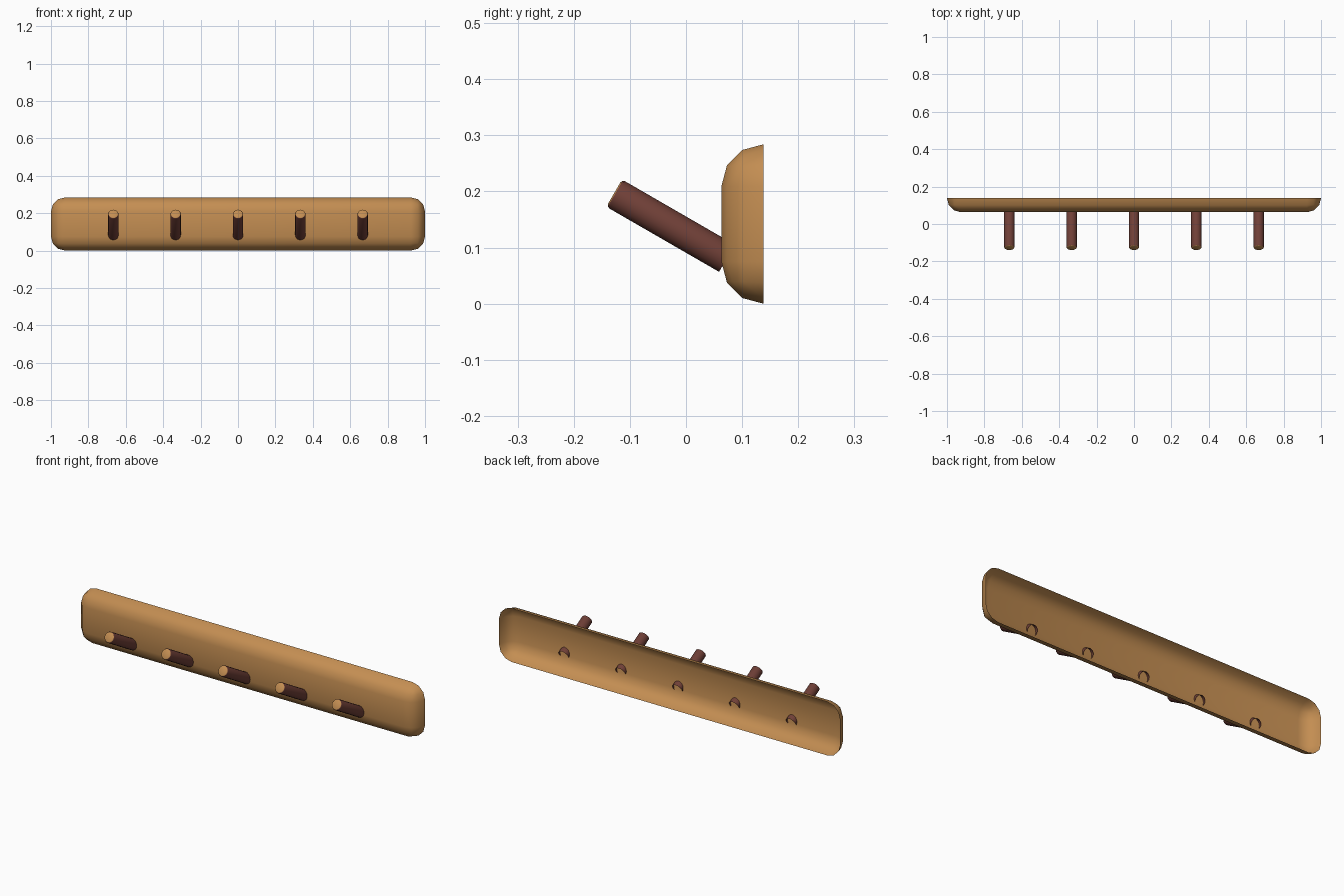
import bpy, bmesh, math
from mathutils import Vector, Matrix

cube = bpy.data.objects.get("Cube")
if cube:
    bpy.data.objects.remove(cube, do_unlink=True)


def material(name, rgb):
    m = bpy.data.materials.new(name)
    m.use_nodes = True
    color = (*rgb, 1)
    m.diffuse_color = color
    m.node_tree.nodes["Principled BSDF"].inputs["Base Color"].default_value = color
    return m


tan_wood = material("tan wood", (0.55, 0.27, 0.085))
dark_wood = material("dark wood", (0.16, 0.05, 0.038))


def add_object(name, bm, mats, angle):
    mesh = bpy.data.meshes.new(name)
    bm.to_mesh(mesh)
    bm.free()
    for m in mats:
        mesh.materials.append(m)
    obj = bpy.data.objects.new(name, mesh)
    bpy.context.collection.objects.link(obj)
    bpy.ops.object.select_all(action='DESELECT')
    obj.select_set(True)
    bpy.context.view_layer.objects.active = obj
    bpy.ops.object.shade_smooth_by_angle(angle=math.radians(angle))
    return obj


# Backboard: rounded box, open at the back
FRONT, RADIUS, HEIGHT, DEPTH = 0.063, 0.075, 0.284, 0.4
bm = bmesh.new()
bmesh.ops.create_cube(bm, size=1)
bmesh.ops.scale(bm, vec=(2, DEPTH, HEIGHT), verts=bm.verts)
bmesh.ops.translate(bm, vec=(0, FRONT + DEPTH / 2, HEIGHT / 2), verts=bm.verts)
bmesh.ops.bevel(bm, geom=bm.edges[:], offset=RADIUS, segments=3,
                profile=0.5, affect='EDGES')
bmesh.ops.bisect_plane(bm, geom=bm.verts[:] + bm.edges[:] + bm.faces[:],
                       plane_co=(0, FRONT + RADIUS, 0), plane_no=(0, 1, 0),
                       clear_outer=True, dist=0.0001)
add_object("backboard", bm, [tan_wood], 60)

# Pegs: tilted tubes, open inside the board, with a chamfered tan tip
TILT = math.radians(30)
TIP = Vector((0, -0.128, 0.197))
AXIS = Vector((0, -math.cos(TILT), math.sin(TILT)))
LENGTH, SIDES = 0.232, 16
PROFILE = [(0.028, -LENGTH), (0.028, -0.006), (0.026, -0.002), (0.022, 0)]


def add_peg(name, x):
    bm = bmesh.new()
    rings = []
    for r, h in PROFILE:
        rings.append([bm.verts.new((r * math.cos(a), r * math.sin(a), h))
                      for a in (math.tau * i / SIDES for i in range(SIDES))])
    for level, (low, high) in enumerate(zip(rings, rings[1:])):
        for i in range(SIDES):
            j = (i + 1) % SIDES
            face = bm.faces.new((low[i], low[j], high[j], high[i]))
            face.material_index = int(level == len(rings) - 2)
    bm.faces.new(rings[-1]).material_index = 1
    turn = AXIS.to_track_quat('Z', 'X').to_matrix().to_4x4()
    bm.transform(Matrix.Translation(TIP + Vector((x, 0, 0))) @ turn)
    add_object(name, bm, [dark_wood, tan_wood], 50)


for n in range(5):
    add_peg(f"peg_{n + 1}", (n - 2) / 3)
